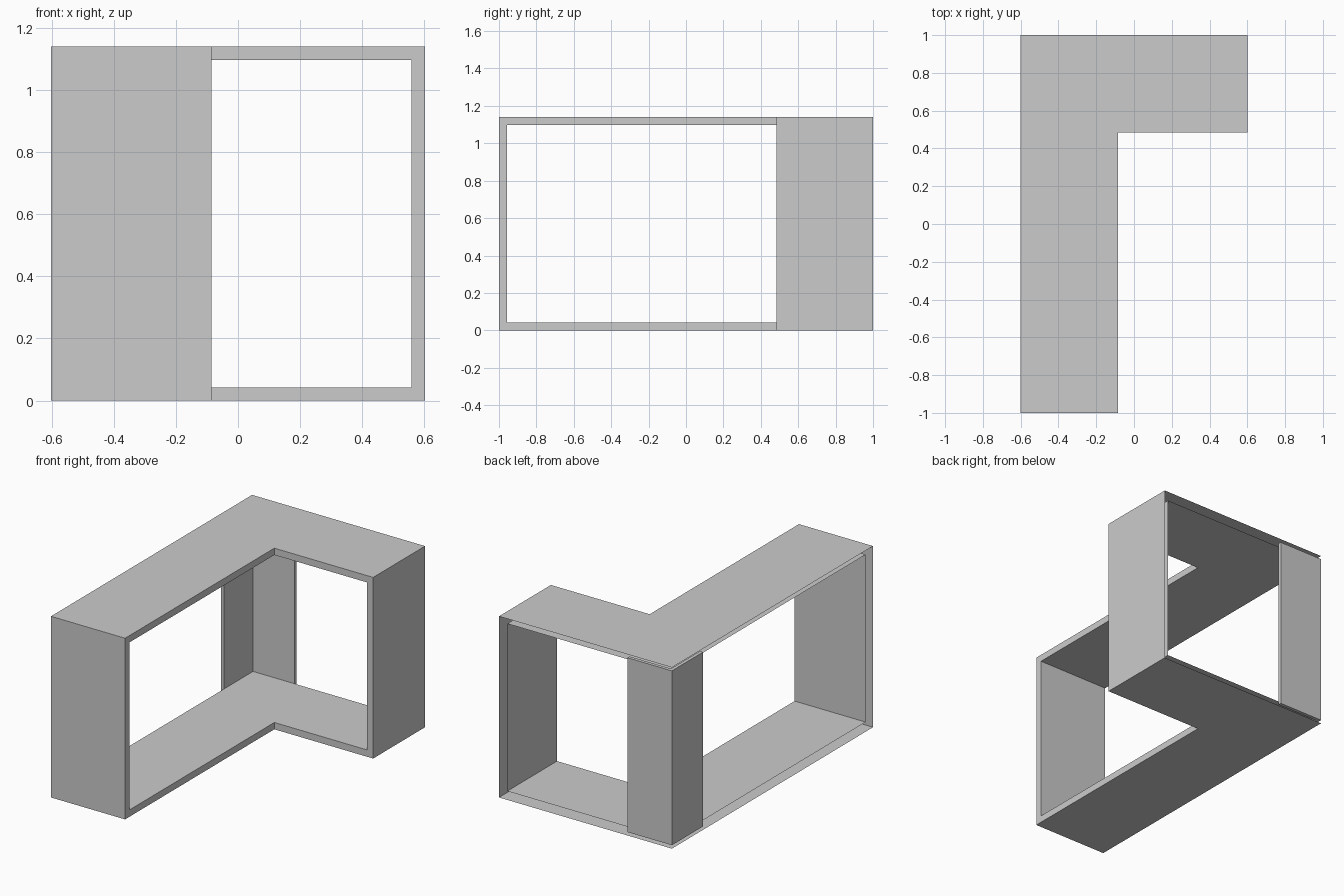
import bpy
import bmesh

cube = bpy.data.objects.get("Cube")
if cube:
    bpy.data.objects.remove(cube, do_unlink=True)

HALF_X, HALF_Y, HEIGHT = 0.602, 1.0, 1.14
DEPTH = 0.516        # depth of both arms
BOARD = 0.043        # board thickness
PANEL = BOARD / 2    # corner panel thickness and its rebate
PANEL_LENGTH = 0.31

grey = bpy.data.materials.new("light_grey")
grey.use_nodes = True
colour = (0.6, 0.6, 0.6, 1)
grey.diffuse_color = colour
grey.node_tree.nodes["Principled BSDF"].inputs["Base Color"].default_value = colour


def finish(name, bm):
    bmesh.ops.recalc_face_normals(bm, faces=bm.faces)
    mesh = bpy.data.meshes.new(name)
    bm.to_mesh(mesh)
    bm.free()
    mesh.materials.append(grey)
    obj = bpy.data.objects.new(name, mesh)
    bpy.context.collection.objects.link(obj)
    return obj


def shell(bm, inset, recess):
    """L-shaped floor and top joined by the two end walls, open at the back."""
    left, right = -HALF_X + recess, HALF_X - inset
    front, back = -HALF_Y + inset, HALF_Y - recess
    inner_x, inner_y = -HALF_X + DEPTH, HALF_Y - DEPTH
    plan = [(left, front), (inner_x, front), (inner_x, inner_y),
            (right, inner_y), (right, back), (left, back)]
    low = [bm.verts.new((x, y, inset)) for x, y in plan]
    high = [bm.verts.new((x, y, HEIGHT - inset)) for x, y in plan]
    bm.faces.new(low[::-1])
    bm.faces.new(high)
    for i in (0, 3):
        bm.faces.new((low[i], low[i + 1], high[i + 1], high[i]))
    # loop around the front opening
    return low[1:4] + high[3:0:-1]


# Frame: outer and inner skins closed by the front rim
bm = bmesh.new()
outer = shell(bm, 0, 0)
inner = shell(bm, BOARD, PANEL)
for i in range(len(outer)):
    j = (i + 1) % len(outer)
    bm.faces.new((outer[i], outer[j], inner[j], inner[i]))
finish("corner_shelf_frame", bm)

# Corner panel: L-shaped post set in the back rebate
bm = bmesh.new()
x, y, t, n = -HALF_X, HALF_Y, PANEL, PANEL_LENGTH
plan = [(x, y), (x, y - n), (x + t, y - n),
        (x + t, y - t), (x + n, y - t), (x + n, y)]
base = bm.faces.new([bm.verts.new((px, py, PANEL)) for px, py in plan])
top = bmesh.ops.extrude_face_region(bm, geom=[base])
bmesh.ops.translate(bm, vec=(0, 0, HEIGHT - 2 * PANEL),
                    verts=[v for v in top["geom"] if isinstance(v, bmesh.types.BMVert)])
finish("back_corner_panel", bm)
